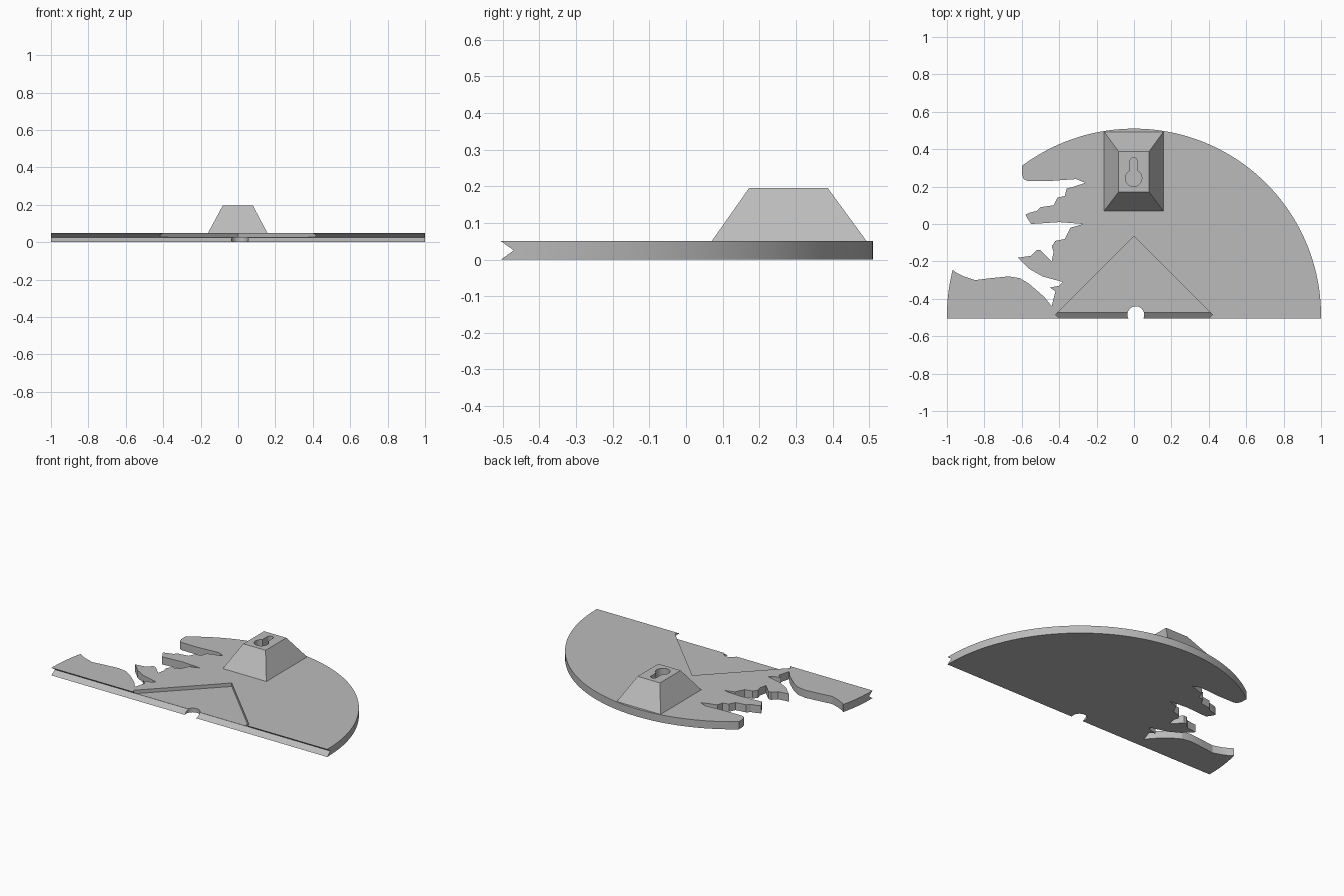
import bpy
import bmesh
from math import cos, sin, pi, atan2, radians

if "Cube" in bpy.data.objects:
    bpy.data.objects.remove(bpy.data.objects["Cube"])

THICK = 0.05
FRONT = -0.505
CENTRE = -0.49

grey = bpy.data.materials.new("plain grey")
grey.use_nodes = True
grey.diffuse_color = (0.5, 0.5, 0.5, 1)
grey.node_tree.nodes["Principled BSDF"].inputs["Base Color"].default_value = grey.diffuse_color


def loft(name, rings):
    """Closed solid through matching rings of 3D points."""
    bm = bmesh.new()
    loops = [[bm.verts.new(p) for p in ring] for ring in rings]
    count = len(loops[0])
    bm.faces.new(loops[0])
    bm.faces.new(loops[-1])
    for low, high in zip(loops, loops[1:]):
        for i in range(count):
            j = (i + 1) % count
            bm.faces.new((low[i], low[j], high[j], high[i]))
    bmesh.ops.recalc_face_normals(bm, faces=bm.faces)
    mesh = bpy.data.meshes.new(name)
    bm.to_mesh(mesh)
    bm.free()
    mesh.materials.append(grey)
    obj = bpy.data.objects.new(name, mesh)
    bpy.context.collection.objects.link(obj)
    return obj


def prism(name, outline, bottom, top):
    return loft(name, [[(x, y, z) for x, y in outline] for z in (bottom, top)])


def arc(cx, cy, radius, start, end, steps):
    angles = [start + (end - start) * i / steps for i in range(steps + 1)]
    return [(cx + radius * cos(a), cy + radius * sin(a)) for a in angles]


def rectangle(left, right, front, back, z):
    return [(left, front, z), (right, front, z), (right, back, z), (left, back, z)]


def select_only(obj):
    bpy.ops.object.select_all(action="DESELECT")
    obj.select_set(True)
    bpy.context.view_layer.objects.active = obj


def cut(target, cutter):
    cutter.hide_render = True
    mod = target.modifiers.new("cut", "BOOLEAN")
    mod.operation = "DIFFERENCE"
    mod.solver = "EXACT"
    mod.object = cutter
    select_only(target)
    bpy.ops.object.modifier_apply(modifier=mod.name)
    bpy.data.objects.remove(cutter)


# Ragged broken edge, in hundredths, from the back to the front
broken_edge = [
    (-60, 27), (-59, 24), (-57, 23), (-45, 23), (-31, 24), (-26, 22), (-32, 20),
    (-36, 19), (-37, 15), (-41, 14), (-43, 10), (-50, 9), (-52, 7), (-56, 6),
    (-58, 5), (-57, 3), (-55, 0), (-40, 1), (-27, 0), (-34, -2), (-37, -8),
    (-42, -9), (-44, -12), (-43, -15), (-44, -20), (-50, -14), (-52, -14),
    (-55, -17), (-62, -18), (-56, -24), (-49, -28), (-38, -31), (-40, -33),
    (-45, -34), (-42, -36), (-44, -44), (-48, -39), (-56, -32), (-61, -29),
    (-67, -28), (-77, -29), (-85, -30), (-91, -28), (-95, -26),
]

# Half-round plate with the broken side
outline = [(1, FRONT)]
outline += arc(0, CENTRE, 1, 0, atan2(0.8, -0.6), 64)
outline += [(x / 100, y / 100) for x, y in broken_edge]
outline += arc(0, CENTRE, 1, atan2(0.245, -0.97), pi, 8)
outline += [(-1, FRONT)]
plate = prism("half_round_plate", outline, 0, THICK)

# V groove along the straight front edge
profile = [(FRONT - 0.035, -THICK / 2), (FRONT + 0.035, THICK / 2),
           (FRONT - 0.035, THICK * 1.5)]
cut(plate, loft("groove_cutter", [[(x, y, z) for y, z in profile] for x in (-1.2, 1.2)]))

# Shallow diamond recess, half of it past the front edge
diamond = arc(0, -0.485, 0.42, 0, 1.5 * pi, 3)
cut(plate, prism("recess_cutter", diamond, 0.027, 0.2))

# Round notch through the front edge
notch = arc(0.01, -0.485, 0.045, 0, 2 * pi, 32)[:-1]
cut(plate, prism("notch_cutter", notch, -0.1, 0.2))

# Tapered mounting block
block = loft("mounting_block", [
    rectangle(-0.16, 0.157, 0.07, 0.493, THICK),
    rectangle(-0.082, 0.08, 0.172, 0.387, 0.195),
])

# Keyhole in the top of the block
keyhole = arc(-0.002, 0.245, 0.044, radians(118), radians(422), 28)
keyhole += arc(-0.002, 0.335, 0.02, 0, pi, 10)
cut(block, prism("keyhole_cutter", keyhole, 0.1, 0.3))

for part in (plate, block):
    select_only(part)
    bpy.ops.object.shade_smooth_by_angle(angle=radians(20))
